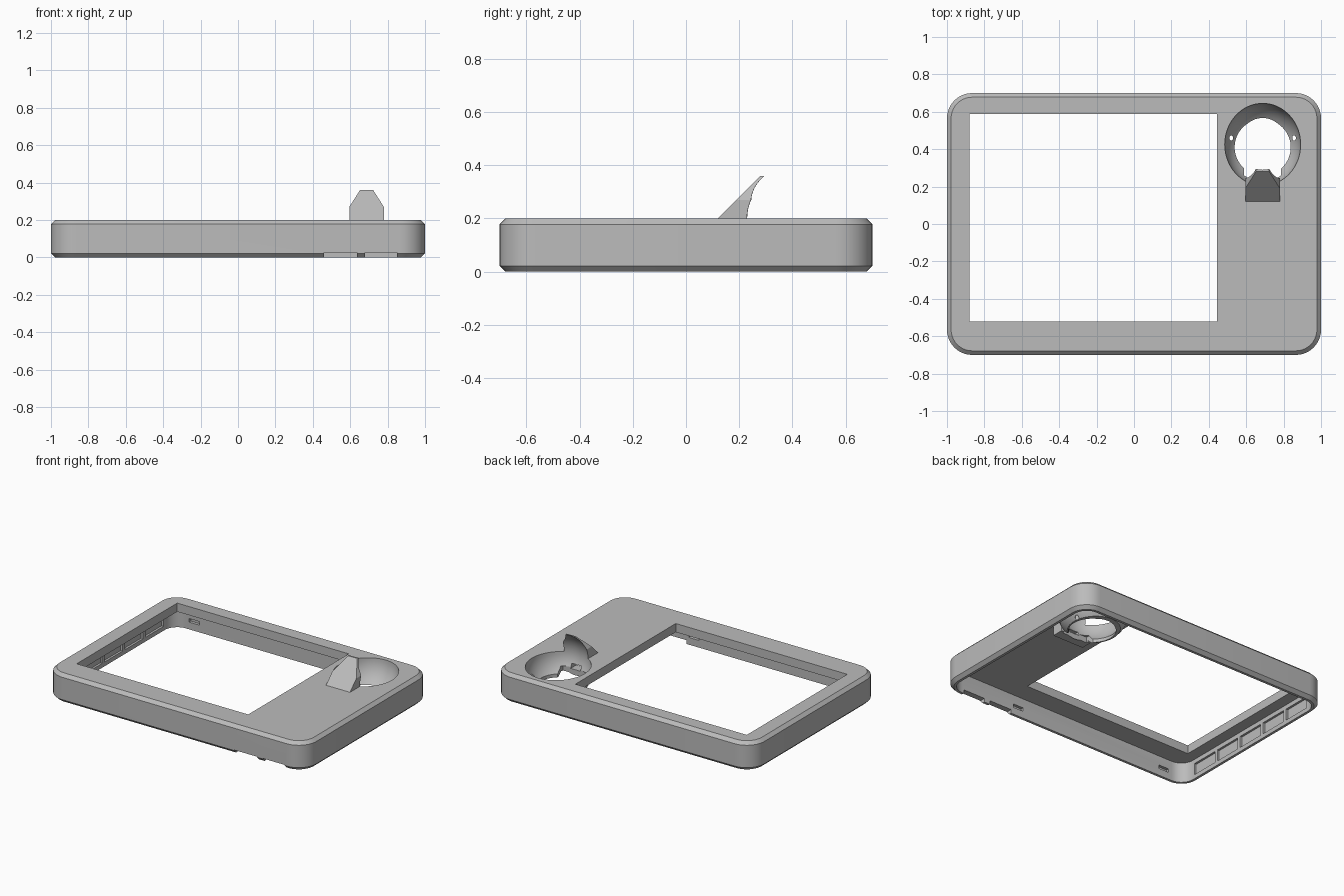
import bpy, bmesh
from math import sin, cos, pi, sqrt

if "Cube" in bpy.data.objects:
    bpy.data.objects.remove(bpy.data.objects["Cube"])

grey = bpy.data.materials.new("grey plastic")
grey.use_nodes = True
GREY = (0.5, 0.5, 0.5, 1)
grey.diffuse_color = GREY
grey.node_tree.nodes["Principled BSDF"].inputs["Base Color"].default_value = GREY


def loft(name, rings):
    """Closed solid through a stack of rings, bottom to top."""
    bm = bmesh.new()
    rows = [[bm.verts.new(p) for p in ring] for ring in rings]
    n = len(rows[0])
    for low, high in zip(rows, rows[1:]):
        for i in range(n):
            j = (i + 1) % n
            bm.faces.new((low[i], low[j], high[j], high[i]))
    bm.faces.new(rows[0][::-1])
    bm.faces.new(rows[-1])
    bmesh.ops.recalc_face_normals(bm, faces=bm.faces)
    mesh = bpy.data.meshes.new(name)
    bm.to_mesh(mesh)
    bm.free()
    mesh.materials.append(grey)
    ob = bpy.data.objects.new(name, mesh)
    bpy.context.collection.objects.link(ob)
    return ob


def rounded_rect(hx, hy, r, z, steps=10):
    pts = []
    for q, (sx, sy) in enumerate([(1, 1), (-1, 1), (-1, -1), (1, -1)]):
        for k in range(steps + 1):
            a = (q + k / steps) * pi / 2
            pts.append((sx * (hx - r) + r * cos(a), sy * (hy - r) + r * sin(a), z))
    return pts


def oval(cx, cy, rx, ry, z, n=64):
    return [(cx + rx * cos(2 * pi * i / n), cy + ry * sin(2 * pi * i / n), z)
            for i in range(n)]


def rect(x0, x1, y0, y1, z):
    return [(x0, y0, z), (x1, y0, z), (x1, y1, z), (x0, y1, z)]


def box(name, x0, x1, y0, y1, z0, z1):
    return loft(name, [rect(x0, x1, y0, y1, z) for z in (z0, z1)])


def combine(target, other, operation):
    mod = target.modifiers.new(operation, "BOOLEAN")
    mod.operation, mod.solver, mod.object = operation, "EXACT", other
    bpy.context.view_layer.objects.active = target
    bpy.ops.object.modifier_apply(modifier=mod.name)
    bpy.data.objects.remove(other)


# Outer case with chamfered rims, open underneath
C, R, TOP = 0.022, 0.135, 0.2
case = loft("case_shell", [
    rounded_rect(1 - C, 0.7 - C, R - C, 0),
    rounded_rect(1, 0.7, R, C),
    rounded_rect(1, 0.7, R, TOP - C),
    rounded_rect(1 - C, 0.7 - C, R - C, TOP)])
WALL, PLATE = 0.04, 0.14
combine(case, loft("cavity", [
    rounded_rect(1 - WALL, 0.7 - WALL, R - WALL, z) for z in (-0.1, PLATE)]), "DIFFERENCE")

# Ball socket bowl hanging under the top plate
BX, BY, RX, RY = 0.688, 0.425, 0.203, 0.22
SHELL, FLOOR = 0.022, 0.045
levels = [FLOOR + (0.19 - FLOOR) * i / 10 for i in range(11)]
rings = []
for z in levels:
    k = sqrt(1 - ((TOP - z) / (RX + SHELL)) ** 2)
    rings.append(oval(BX, BY, (RX + SHELL) * k, (RY + SHELL) * k, z))
combine(case, loft("bowl", rings), "UNION")

# Sensor holder in front of the bowl
combine(case, box("sensor_holder", BX - 0.12, BX + 0.12, 0.17, 0.25, 0.07, 0.17), "UNION")

# Slanted guard fin, hollowed by the ball
fin = loft("fin", [
    rect(0.595, 0.78, 0.08, 0.32, 0.16),
    rect(0.595, 0.78, 0.19, 0.32, 0.27),
    rect(0.652, 0.723, 0.28, 0.32, 0.36)])
combine(case, fin, "UNION")

# Ball clearance
rings = []
for i in range(1, 32):
    a = -pi / 2 + pi * i / 32
    rings.append(oval(BX, BY, RX * cos(a), RY * cos(a), TOP + RX * sin(a)))
combine(case, loft("ball_space", rings), "DIFFERENCE")

# Round opening through the bowl, sensor slot and bearing holes
combine(case, loft("bowl_hole", [oval(BX, 0.41, 0.15, 0.15, z) for z in (-0.1, 0.12)]),
        "DIFFERENCE")
combine(case, box("sensor_slot", 0.588, 0.785, 0.235, 0.31, -0.1, 0.11), "DIFFERENCE")
combine(case, box("sensor_window", 0.65, 0.725, 0.1, 0.3, 0.1, 0.13), "DIFFERENCE")
for side in (-1, 1):
    x = BX + side * 0.168
    combine(case, loft("bearing_hole", [oval(x, 0.46, 0.01, 0.014, z, 16)
                                        for z in (0.04, 0.18)]), "DIFFERENCE")

# Screen window
combine(case, box("window", -0.88, 0.443, -0.52, 0.587, -0.1, 0.3), "DIFFERENCE")

# Two shallow port notches in the lower front rim
for x0, x1 in ((0.46, 0.635), (0.68, 0.85)):
    combine(case, box("port_notch", x0, x1, -0.8, -0.64, -0.1, 0.026), "DIFFERENCE")

# Snap slots inside the front and back walls
for y in (-0.66, 0.66):
    for x in (-0.8, 0.4):
        combine(case, box("snap_slot", x - 0.04, x + 0.04, y - 0.02, y + 0.02, 0.05, 0.075),
                "DIFFERENCE")

# Row of pockets inside the right wall
for i in range(5):
    y = (i - 2) * 0.225
    combine(case, box("wall_pocket", -0.975, -0.9, y - 0.1, y + 0.1, 0.03, 0.11),
            "DIFFERENCE")

bpy.ops.object.select_all(action="DESELECT")
case.select_set(True)
bpy.context.view_layer.objects.active = case
bpy.ops.object.shade_smooth_by_angle(angle=0.5)
